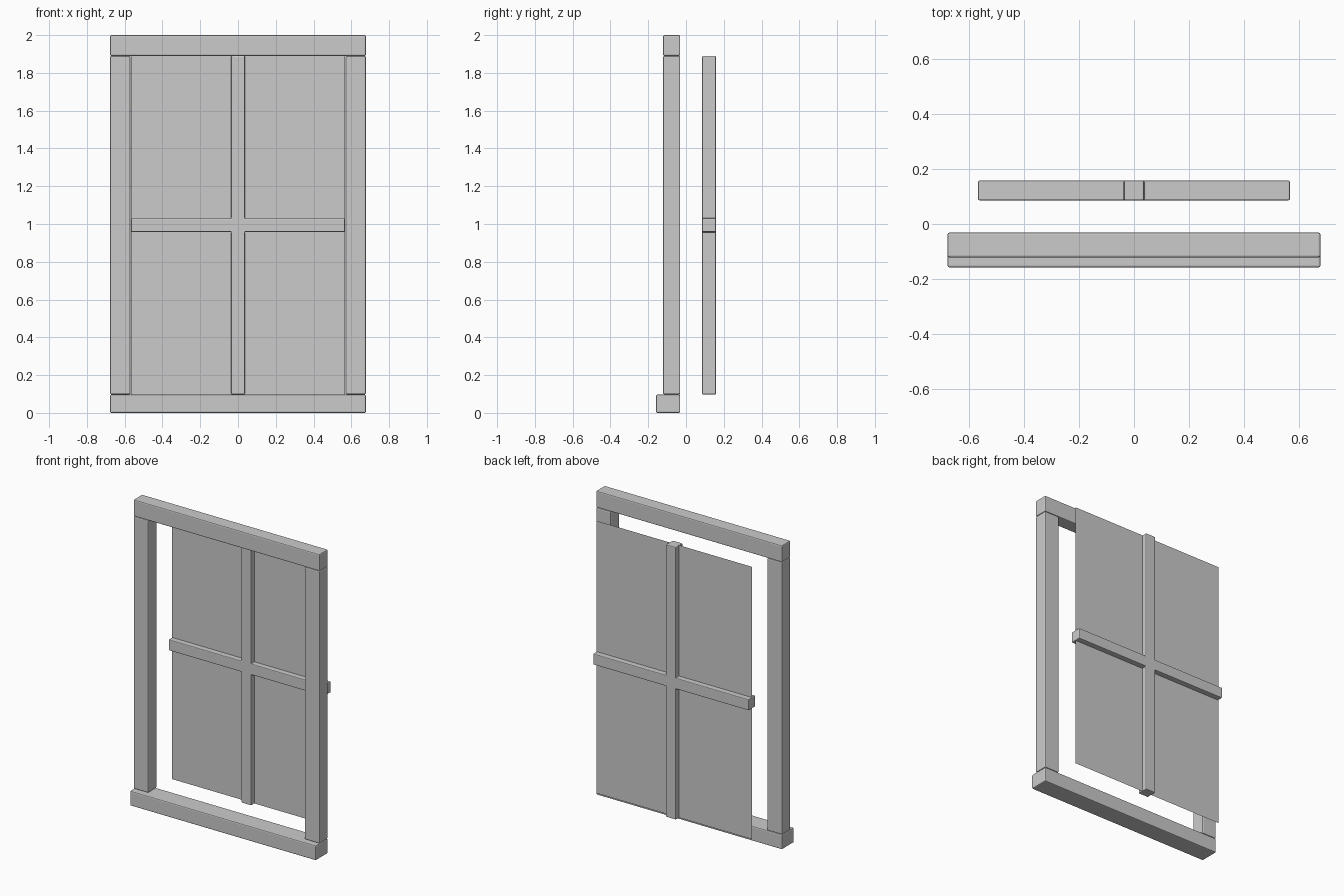
import bpy, bmesh

if "Cube" in bpy.data.objects:
    bpy.data.objects.remove(bpy.data.objects["Cube"])

W, INNER = 0.677, 0.569          # outer and inner half widths
Z0, Z1, TOP = 0.0975, 1.89, 2.0  # opening bottom, opening top, overall top
BAR = 0.036                      # glazing bar half width


def prism(name, outline, y0, y1, bevel=0.007):
    """Extrude an (x, z) outline from y0 to y1; a zero depth leaves a flat sheet."""
    bm = bmesh.new()
    face = bm.faces.new([bm.verts.new((x, y0, z)) for x, z in outline])
    if y1 != y0:
        ext = bmesh.ops.extrude_face_region(bm, geom=[face])
        for v in ext["geom"]:
            if isinstance(v, bmesh.types.BMVert):
                v.co.y = y1
    bmesh.ops.recalc_face_normals(bm, faces=bm.faces)
    me = bpy.data.meshes.new(name)
    bm.to_mesh(me)
    bm.free()
    ob = bpy.data.objects.new(name, me)
    bpy.context.collection.objects.link(ob)
    if bevel:
        mod = ob.modifiers.new("soft_edges", "BEVEL")
        mod.width, mod.segments = bevel, 2
    return ob


def rect(x0, x1, z0, z1):
    return [(x0, z0), (x1, z0), (x1, z1), (x0, z1)]


# Outer frame: sill, head and two side posts
prism("sill", rect(-W, W, 0, Z0), -0.158, -0.031)
prism("head_rail", rect(-W, W, Z1, TOP), -0.121, -0.031)
for side, s in (("left", -1), ("right", 1)):
    a, b = sorted((s * INNER, s * W))
    prism(side + "_post", rect(a, b, Z0, Z1), -0.121, -0.031)

# Cross-shaped glazing bars, one solid piece
c = (Z0 + Z1) / 2
lo, hi = c - BAR, c + BAR
cross = [(-BAR, Z0), (BAR, Z0), (BAR, lo), (INNER - 0.003, lo), (INNER - 0.003, hi), (BAR, hi),
         (BAR, Z1), (-BAR, Z1), (-BAR, hi), (-INNER + 0.003, hi), (-INNER + 0.003, lo), (-BAR, lo)]
prism("glazing_bars", cross, 0.086, 0.158, 0.005)

# Single flat pane through the middle of the bars
prism("glass_pane", rect(-INNER + 0.003, INNER - 0.003, Z0, Z1), 0.122, 0.122, 0)
